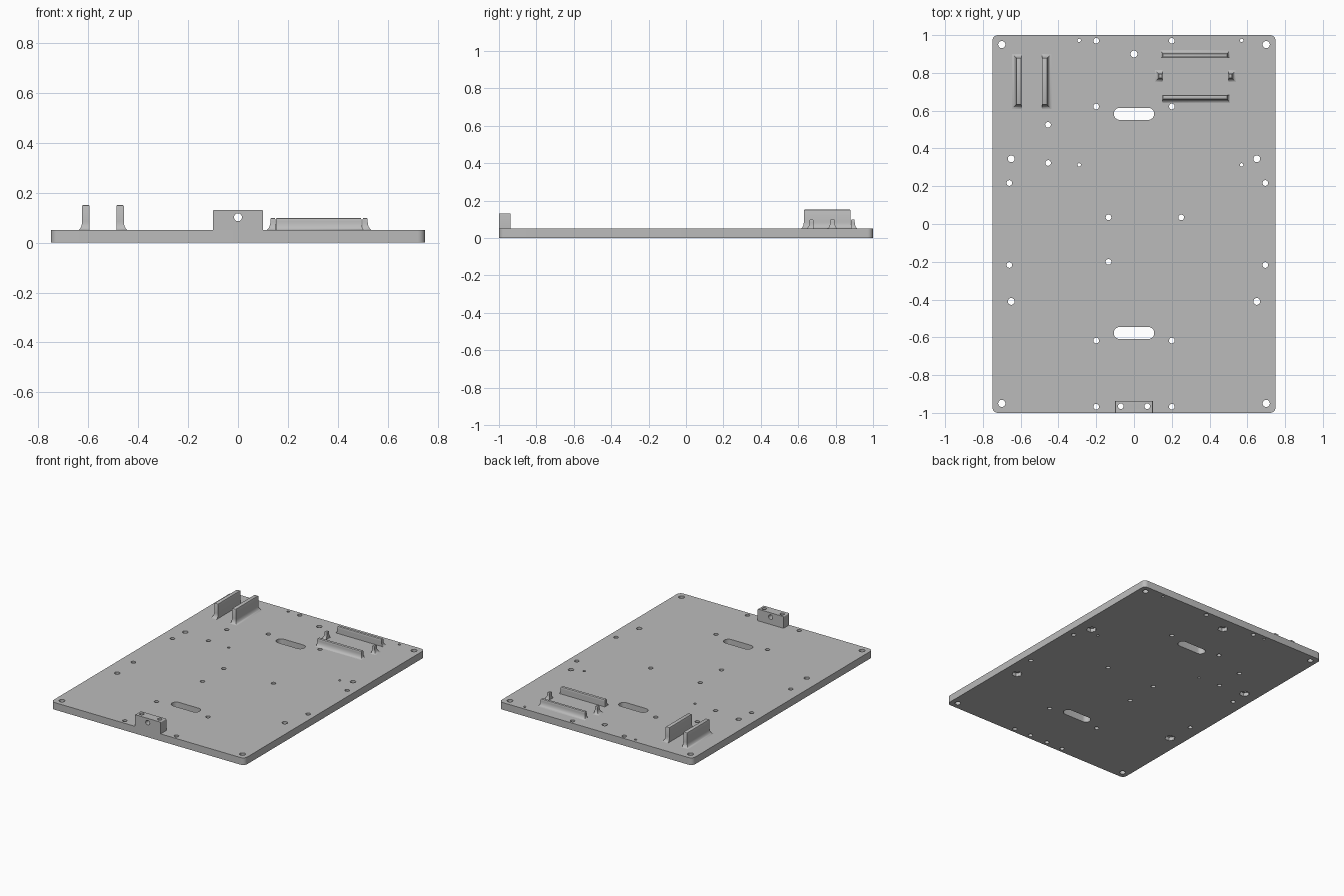
import bpy, bmesh, math

if "Cube" in bpy.data.objects:
    bpy.data.objects.remove(bpy.data.objects["Cube"])

T = 0.05  # plate thickness
grey = bpy.data.materials.new("plain grey")
grey.diffuse_color = (0.5, 0.5, 0.5, 1)
grey.use_nodes = True
grey.node_tree.nodes["Principled BSDF"].inputs["Base Color"].default_value = grey.diffuse_color


def finish(name, bm):
    bmesh.ops.recalc_face_normals(bm, faces=bm.faces)
    me = bpy.data.meshes.new(name)
    bm.to_mesh(me)
    bm.free()
    ob = bpy.data.objects.new(name, me)
    bpy.context.collection.objects.link(ob)
    me.materials.append(grey)
    return ob


def activate(ob):
    bpy.ops.object.select_all(action='DESELECT')
    ob.select_set(True)
    bpy.context.view_layer.objects.active = ob


def smooth(ob):
    activate(ob)
    bpy.ops.object.shade_smooth_by_angle(angle=math.radians(35))


def rounded(x0, x1, y0, y1, r, n=6):
    """Outline of a rounded rectangle."""
    pts = []
    for i, (cx, cy) in enumerate([(x1 - r, y1 - r), (x0 + r, y1 - r), (x0 + r, y0 + r), (x1 - r, y0 + r)]):
        for k in range(n + 1):
            a = math.pi / 2 * (i + k / n)
            pts.append((cx + r * math.cos(a), cy + r * math.sin(a)))
    return pts


def circle(x, y, r, n=24):
    return [(x + r * math.cos(2 * math.pi * k / n), y + r * math.sin(2 * math.pi * k / n)) for k in range(n)]


def prism(bm, pts, z0, z1, place=lambda x, y, z: (x, y, z)):
    lo = [bm.verts.new(place(x, y, z0)) for x, y in pts]
    hi = [bm.verts.new(place(x, y, z1)) for x, y in pts]
    bm.faces.new(lo[::-1])
    bm.faces.new(hi)
    for i in range(len(pts)):
        j = (i + 1) % len(pts)
        bm.faces.new((lo[i], lo[j], hi[j], hi[i]))


def cut(ob, bm):
    cutter = finish("cutter", bm)
    cutter.hide_render = True
    activate(ob)
    m = ob.modifiers.new("cut", 'BOOLEAN')
    m.operation, m.solver, m.object = 'DIFFERENCE', 'EXACT', cutter
    bpy.ops.object.modifier_apply(modifier=m.name)
    bpy.data.objects.remove(cutter)


# Base plate
bm = bmesh.new()
prism(bm, rounded(-0.75, 0.75, -1, 1, 0.03), 0, T)
plate = finish("base_plate", bm)

# Through holes and two long slots
large = [(sx * 0.7, sy * 0.95) for sx in (-1, 1) for sy in (-1, 1)]
nuts = [(0, 0.9)] + [(s * 0.65, y) for s in (-1, 1) for y in (0.345, -0.41)]
medium = [(s * 0.2, y) for s in (-1, 1) for y in (0.97, 0.622, -0.617, -0.967)]
medium += [(x, s * 0.217) for x in (-0.66, 0.695) for s in (-1, 1)]
medium += [(-0.455, 0.525), (-0.455, 0.323), (-0.135, 0.035), (0.25, 0.035), (-0.135, -0.2)]
small = [(x, y) for x in (-0.29, 0.57) for y in (0.972, 0.313)]
pegs = [(-0.07, -0.965), (0.07, -0.965)]
bm = bmesh.new()
for group, r in ((large, 0.019), (nuts, 0.018), (medium, 0.015), (small, 0.009), (pegs, 0.015)):
    for x, y in group:
        prism(bm, circle(x, y, r), -0.1, 0.1)
for y in (0.583, -0.577):
    prism(bm, rounded(-0.107, 0.107, y - 0.032, y + 0.032, 0.0319, 8), -0.1, 0.1)
cut(plate, bm)

# Hexagonal nut pockets underneath
bm = bmesh.new()
for x, y in nuts:
    prism(bm, circle(x, y, 0.034, 6), -0.1, 0.025)
cut(plate, bm)
smooth(plate)

# Front mounting block with two vertical holes and one cross hole
bm = bmesh.new()
prism(bm, rounded(-0.1, 0.1, T, 0.132, 0.005, 3), -1, -0.937, lambda x, y, z: (x, z, y))
for v in bm.verts:
    if v.co.z < T + 0.006:
        v.co.x = math.copysign(0.1, v.co.x)
        v.co.z = T
bmesh.ops.remove_doubles(bm, verts=bm.verts, dist=1e-5)
block = finish("mounting_block", bm)
bm = bmesh.new()
for x, y in pegs:
    prism(bm, circle(x, y, 0.015), 0, 0.2)
cut(block, bm)
bm = bmesh.new()
prism(bm, circle(0, 0.102, 0.016), -1.1, -0.9, lambda x, y, z: (x, z, y))
cut(block, bm)
smooth(block)


def rib(name, x0, x1, y0, y1, top, flare, size=0.02, tall=0.035):
    """Upright rib; flare = which of left, right, front, back sweep out at the foot."""
    rings = []
    for k in range(6):
        a = math.pi / 2 * k / 5
        rings.append((T + tall * (1 - math.cos(a)), size * (1 - math.sin(a))))
    rings += [(top - 0.006, 0), (top - 0.002, -0.002), (top, -0.006)]
    bm = bmesh.new()
    prev = None
    for z, o in rings:
        l, r, f, b = [o if o < 0 else o * s for s in flare]
        ring = [bm.verts.new((x, y, z)) for x, y in
                ((x0 - l, y0 - f), (x1 + r, y0 - f), (x1 + r, y1 + b), (x0 - l, y1 + b))]
        if prev:
            for i in range(4):
                j = (i + 1) % 4
                bm.faces.new((prev[i], prev[j], ring[j], ring[i]))
        prev = ring
    bm.faces.new(prev)
    smooth(finish(name, bm))


# Tall pair of holder walls
rib("holder_wall_left", -0.625, -0.595, 0.63, 0.88, 0.152, (1, 0, 1, 1))
rib("holder_wall_right", -0.488, -0.458, 0.63, 0.88, 0.152, (0, 1, 1, 1))

# Low rails and end clips of the board holder
rib("board_rail_back", 0.152, 0.495, 0.882, 0.902, 0.1, (0.6, 0.6, 0, 1))
rib("board_rail_front", 0.152, 0.495, 0.66, 0.682, 0.1, (0, 0.6, 1, 0))
rib("board_clip_left", 0.13, 0.15, 0.771, 0.795, 0.1, (1, 0, 1, 1))
rib("board_clip_right", 0.5, 0.52, 0.771, 0.795, 0.1, (0, 1, 1, 1))
